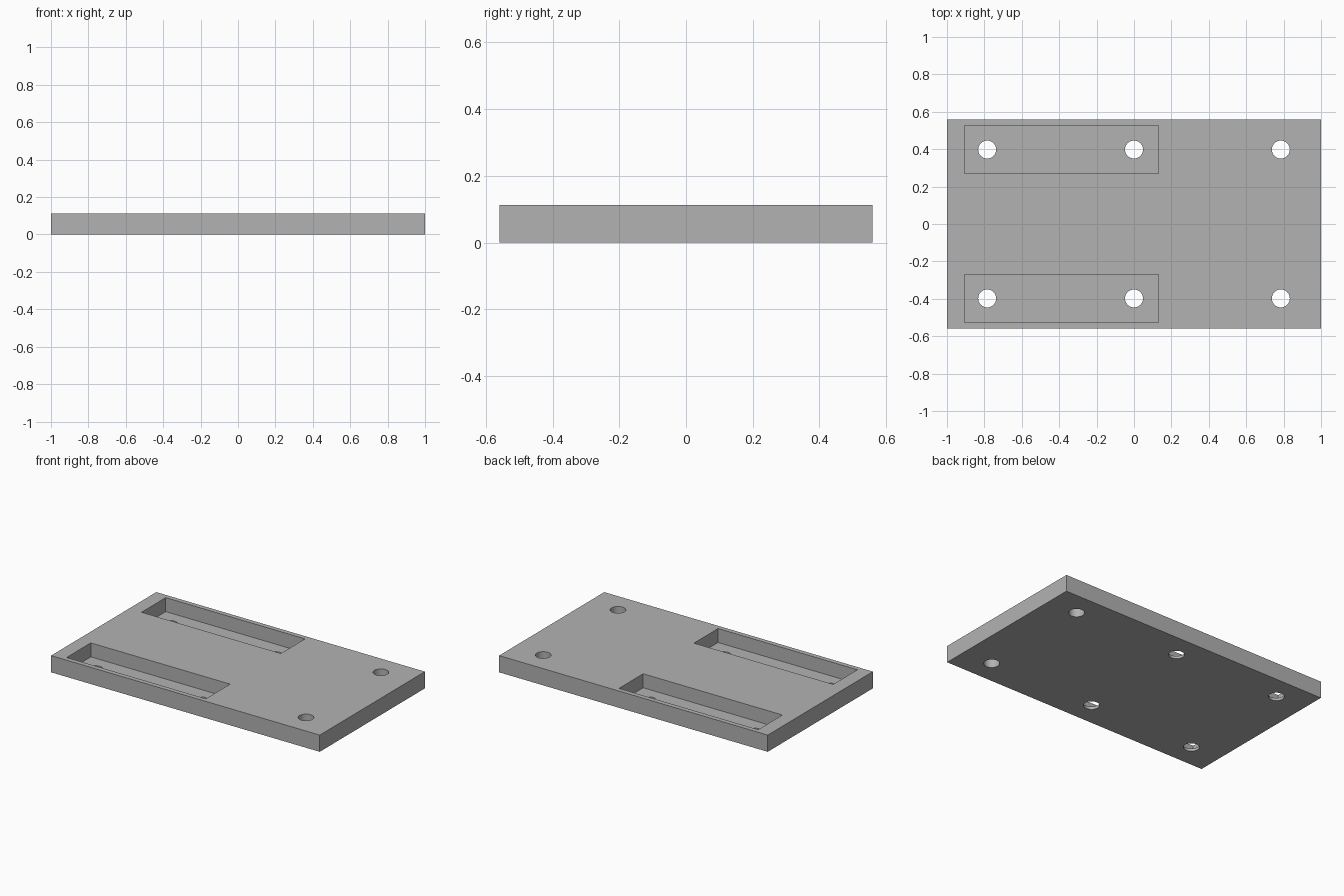
import bpy
import math

if "Cube" in bpy.data.objects:
    bpy.data.objects.remove(bpy.data.objects["Cube"], do_unlink=True)

WIDTH, DEPTH, HEIGHT = 2.0, 1.118, 0.1125
POCKET_FLOOR = 0.0185
HOLE_RADIUS = 0.048

grey = bpy.data.materials.new("plain_grey")
grey.use_nodes = True
colour = (0.448, 0.448, 0.448, 1)
grey.diffuse_color = colour
grey.node_tree.nodes["Principled BSDF"].inputs["Base Color"].default_value = colour


def box(name, x0, x1, y0, y1, z0, z1):
    bpy.ops.mesh.primitive_cube_add(
        size=1, location=((x0 + x1) / 2, (y0 + y1) / 2, (z0 + z1) / 2))
    obj = bpy.context.object
    obj.name = name
    obj.scale = (x1 - x0, y1 - y0, z1 - z0)
    bpy.ops.object.transform_apply(location=True, rotation=True, scale=True)
    obj.data.materials.append(grey)
    return obj


def cut(target, cutter):
    cutter.hide_render = True
    mod = target.modifiers.new("cut", 'BOOLEAN')
    mod.operation = 'DIFFERENCE'
    mod.solver = 'EXACT'
    mod.object = cutter
    bpy.ops.object.select_all(action='DESELECT')
    target.select_set(True)
    bpy.context.view_layer.objects.active = target
    bpy.ops.object.modifier_apply(modifier=mod.name)
    bpy.data.objects.remove(cutter, do_unlink=True)


# Flat rectangular plate
plate = box("mounting_plate", -WIDTH / 2, WIDTH / 2, -DEPTH / 2, DEPTH / 2, 0, HEIGHT)

for side in (-1, 1):
    # Deep pocket along the front and back edges
    y0, y1 = sorted((side * 0.27, side * 0.527))
    cut(plate, box("pocket_cutter", -0.907, 0.13, y0, y1, POCKET_FLOOR, HEIGHT + 0.1))

    # Row of through holes
    for x in (-0.785, 0, 0.785):
        bpy.ops.mesh.primitive_cylinder_add(
            vertices=40, radius=HOLE_RADIUS, depth=1, location=(x, side * 0.398, 0))
        hole = bpy.context.object
        hole.name = "hole_cutter"
        hole.data.materials.append(grey)
        cut(plate, hole)

# Smooth hole walls, sharp plate edges
bpy.ops.object.shade_smooth_by_angle(angle=math.radians(30))
